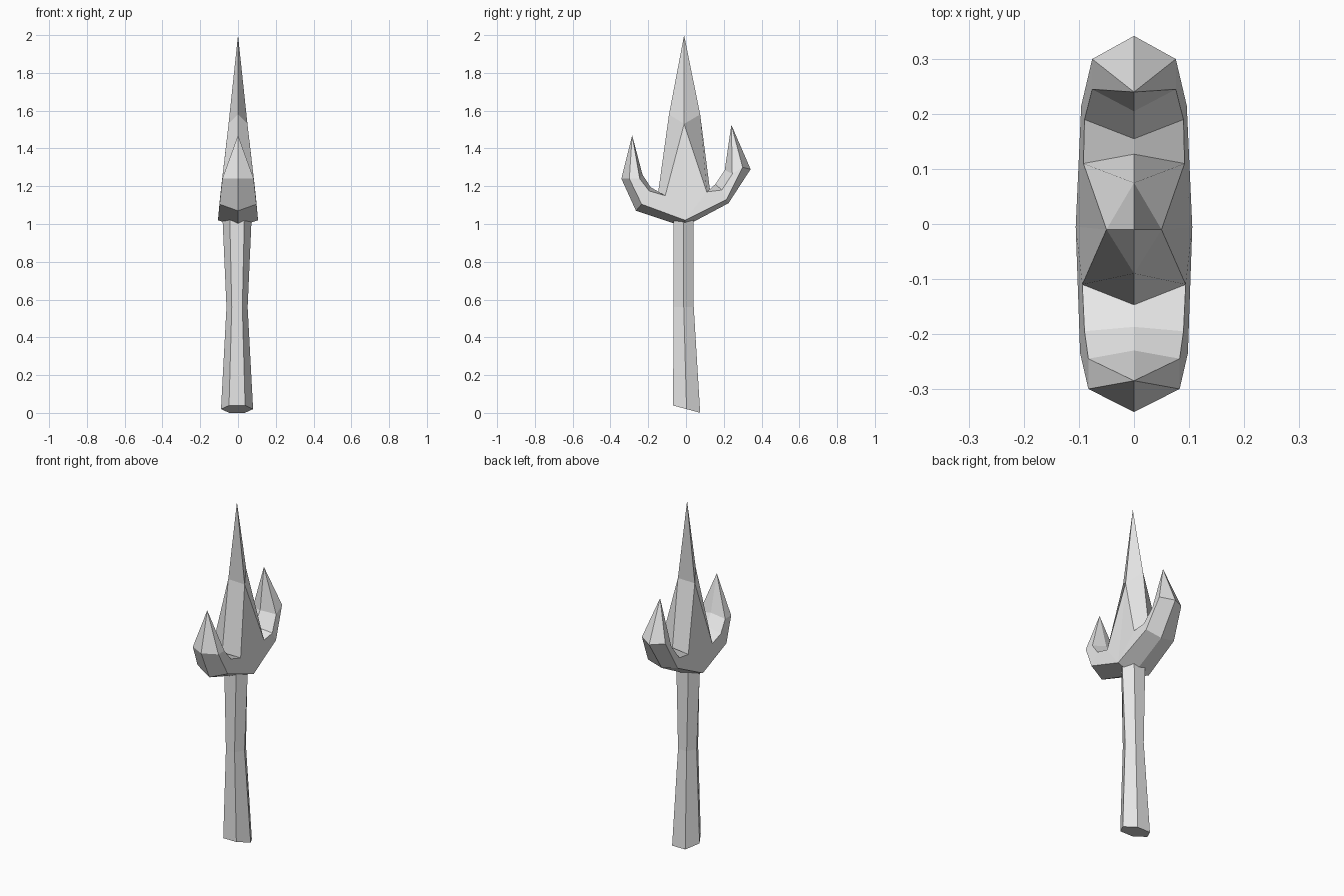
import bpy, bmesh
from math import sin, cos, pi

cube = bpy.data.objects.get("Cube")
if cube:
    bpy.data.objects.remove(cube)

grey = bpy.data.materials.new("light_grey")
grey.use_nodes = True
grey.diffuse_color = (0.8, 0.8, 0.8, 1)
grey.node_tree.nodes["Principled BSDF"].inputs["Base Color"].default_value = (0.8, 0.8, 0.8, 1)


def make_object(name, faces):
    """Build a welded, flat shaded object from polygons given as point lists."""
    bm = bmesh.new()
    for points in faces:
        bm.faces.new([bm.verts.new(p) for p in points])
    bmesh.ops.remove_doubles(bm, verts=bm.verts, dist=0.0005)
    bmesh.ops.recalc_face_normals(bm, faces=bm.faces)
    mesh = bpy.data.meshes.new(name)
    bm.to_mesh(mesh)
    bm.free()
    mesh.materials.append(grey)
    obj = bpy.data.objects.new(name, mesh)
    bpy.context.collection.objects.link(obj)
    return obj


def strip(a, b):
    """Join two rails; their last points meet in a tip."""
    quads = [[a[i], a[i + 1], b[i + 1], b[i]] for i in range(len(a) - 2)]
    return quads + [[a[-2], a[-1], b[-2]]]


# Handle: waisted six-sided shaft with a slanted butt
def ring(z, y, rx, ry, slant=0):
    return [(-0.005 + rx * cos(i * pi / 3),
             y + ry * sin(i * pi / 3) / sin(pi / 3),
             z - slant * ry * sin(i * pi / 3) / sin(pi / 3)) for i in range(6)]


rings = [ring(0.02, 0.003, 0.085, 0.072, 0.27),
         ring(0.56, -0.012, 0.056, 0.053),
         ring(1.03, -0.012, 0.077, 0.053)]
shaft = [rings[0], rings[-1]]
for low, high in zip(rings, rings[1:]):
    for i in range(6):
        j = (i + 1) % 6
        shaft.append([low[i], low[j], high[j], high[i]])
make_object("handle", shaft)

# Head: one half of the blade and both prongs, mirrored across x
keel, flank = (0, -0.01, 0.985), (0.106, -0.005, 1.02)
shoulder, blade_tip = (0.05, -0.01, 1.53), (0, -0.01, 2.0)

# Each prong has rails: outer ridge, outer side, inner side, inner ridge
front_prong = dict(
    tip=(0, -0.285, 1.47), blade_edge=(0, -0.09, 1.58),
    outer=[keel, (0, -0.265, 1.07), (0, -0.342, 1.24)],
    side=[flank, (0.098, -0.235, 1.105), (0.083, -0.3, 1.24)],
    inner=[(0.094, -0.11, 1.15), (0.09, -0.195, 1.175), (0.083, -0.245, 1.24)],
    ridge=[(0, -0.147, 1.17), (0, -0.187, 1.195), (0, -0.23, 1.26)])
back_prong = dict(
    tip=(0, 0.24, 1.525), blade_edge=(0, 0.075, 1.58),
    outer=[keel, (0, 0.225, 1.11), (0, 0.342, 1.29)],
    side=[flank, (0.096, 0.215, 1.13), (0.076, 0.3, 1.3)],
    inner=[(0.092, 0.11, 1.17), (0.09, 0.19, 1.18), (0.076, 0.245, 1.265)],
    ridge=[(0, 0.127, 1.18), (0, 0.155, 1.21), (0, 0.205, 1.285)])

head = []
for p in (front_prong, back_prong):
    rails = [p[k] + [p["tip"]] for k in ("outer", "side", "inner", "ridge")]
    for a, b in zip(rails, rails[1:]):
        head += strip(a, b)
    root, notch, edge = p["inner"][0], p["ridge"][0], p["blade_edge"]
    head += [[flank, root, shoulder],
             [root, notch, edge, shoulder],
             [shoulder, edge, blade_tip]]
trident = make_object("three_pronged_head", head)
mirror = trident.modifiers.new("mirror", 'MIRROR')
mirror.use_clip = True
mirror.merge_threshold = 0.0005
